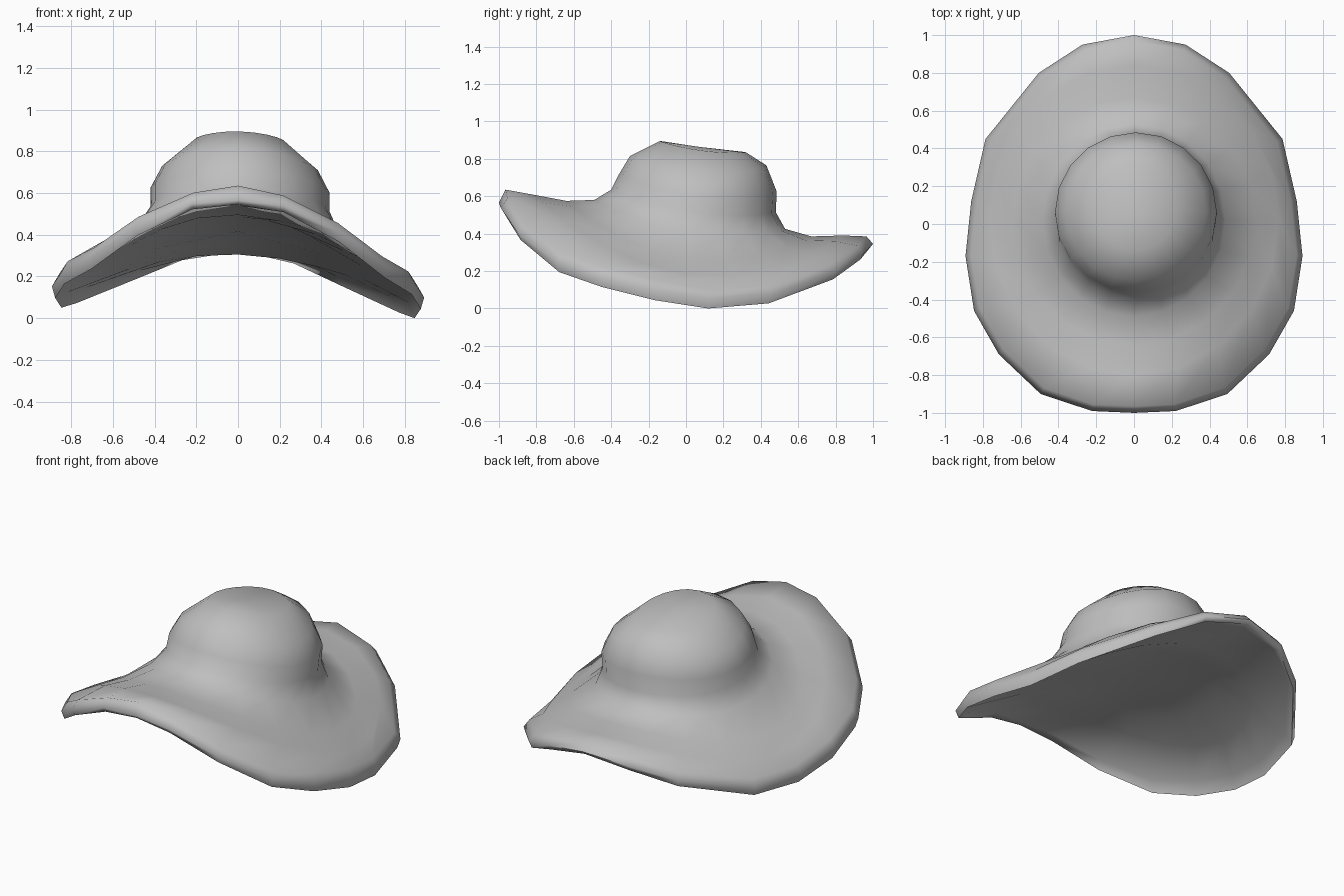
import bpy, bmesh, math

if "Cube" in bpy.data.objects:
    bpy.data.objects.remove(bpy.data.objects["Cube"])

HALF = 10              # steps from the back (+y) round to the front (-y)
SIDES = 2 * HALF
TILT = -0.03           # the hat leans slightly towards +x

# Brim edge, back to front along one side: x, y, z
EDGE = [(0, 1.0, .33), (.27, .95, .275), (.50, .80, .175), (.78, .45, .055),
        (.855, .12, .03), (.885, -.17, .075), (.84, -.46, .145),
        (.71, -.69, .22), (.49, -.90, .385), (.22, -.99, .52), (0, -1.0, .55)]

# Rings: front y, front z, side x, side z, back y, back z
UNDER = [
    (-.44, .49, .43, .335, .48, .35),     # under the crown
    (-.64, .50, .63, .22, .66, .31),      # under the brim
]
UPPER = [
    (-.80, .61, .76, .205, .84, .395),    # outer brim
    (-.64, .58, .64, .285, .67, .39),     # middle brim
    (-.49, .585, .48, .43, .53, .43),     # brim meets crown
    (-.40, .64, .425, .53, .48, .52),     # crown neck
    (-.36, .72, .425, .62, .485, .63),    # crown wall
    (-.30, .82, .37, .725, .43, .77),     # crown shoulder
    (-.14, .90, .215, .855, .32, .84),    # crown top
]


def mirrored(half):
    """Complete a half outline to a full loop."""
    return half + [(-x, y, z) for x, y, z in half[-2:0:-1]]


def ring(fy, fz, sx, sz, by, bz):
    """Oval loop whose height blends between front, side and back."""
    pts = []
    for i in range(SIDES):
        a = 2 * math.pi * i / SIDES
        c, s = math.cos(a), math.sin(a)
        z = sz + (bz - fz) / 2 * c + ((bz + fz) / 2 - sz) * c * c
        shift = .01 if sz > .5 else 0      # crown sits a touch off centre
        pts.append((sx * s + shift, (by + fy) / 2 + (by - fy) / 2 * c, z))
    return pts


def lip(scale, rise):
    """Loop following the brim edge, scaled and raised by a rule."""
    return mirrored([(x * scale, y * scale, z + rise(x, y)) for x, y, z in EDGE])


# Underside, then the rolled lip: inner wall, bottom, bulge, upper roll
loops = [ring(*r) for r in UNDER]
loops.append(lip(.945, lambda x, y: .095 * x - .005))
loops.append(lip(.982, lambda x, y: 0))
loops.append(lip(1.0, lambda x, y: .02 + .04 * x))
loops.append(lip(.965, lambda x, y: (.07 if y < 0 else .06) + .045 * x
                 + (.02 if x == 0 and y < 0 else 0)))
# Upper brim and crown
loops += [ring(*r) for r in UPPER]

# Skin the loops from below, round the lip and up to the crown
bm = bmesh.new()
rows = [[bm.verts.new((x * 1.008, y, z + TILT * x)) for x, y, z in loop] for loop in loops]
for first, second in zip(rows, rows[1:]):
    for i in range(SIDES):
        j = (i + 1) % SIDES
        bm.faces.new((first[j], first[i], second[i], second[j]))

# Close the crown and the underside
top = bm.verts.new((.01, .06, .87))
base = bm.verts.new((0, .03, .42))
for i in range(SIDES):
    j = (i + 1) % SIDES
    bm.faces.new((rows[-1][j], rows[-1][i], top))
    bm.faces.new((rows[0][i], rows[0][j], base))

# Stand on the ground
low = min(v.co.z for v in bm.verts)
for v in bm.verts:
    v.co.z -= low

mesh = bpy.data.meshes.new("sun_hat")
bm.to_mesh(mesh)
bm.free()
hat = bpy.data.objects.new("sun_hat", mesh)
bpy.context.collection.objects.link(hat)

# Plain grey felt
felt = bpy.data.materials.new("grey_felt")
felt.diffuse_color = (.52, .52, .52, 1)
felt.use_nodes = True
felt.node_tree.nodes["Principled BSDF"].inputs["Base Color"].default_value = felt.diffuse_color
mesh.materials.append(felt)

# Smooth shading
bpy.context.view_layer.objects.active = hat
hat.select_set(True)
bpy.ops.object.shade_smooth_by_angle(angle=math.radians(75))
